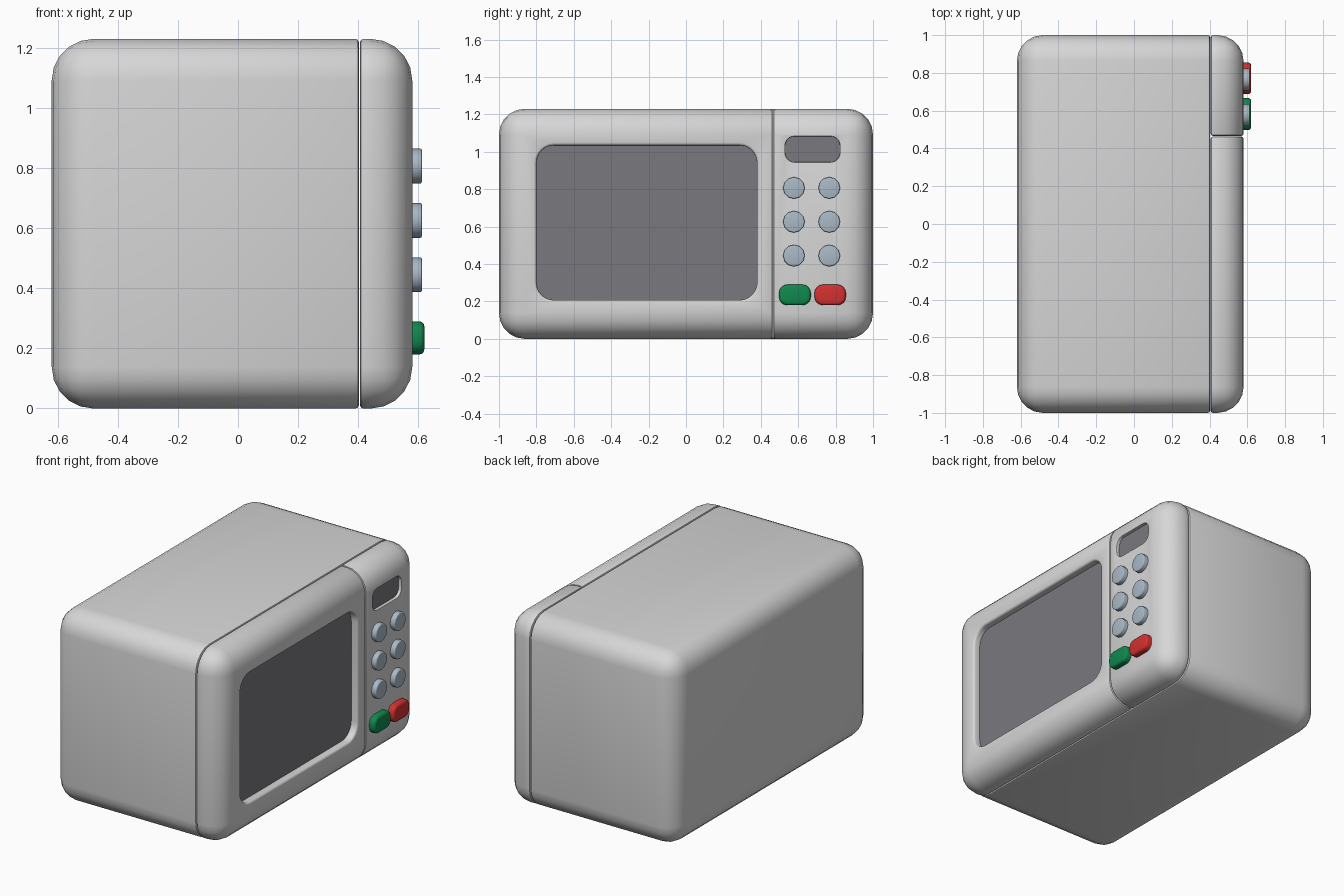
import bpy, bmesh, math

if "Cube" in bpy.data.objects:
    bpy.data.objects.remove(bpy.data.objects["Cube"])

def mat(name, rgb):
    m = bpy.data.materials.new(name)
    m.diffuse_color = (*rgb, 1)
    m.use_nodes = True
    m.node_tree.nodes["Principled BSDF"].inputs["Base Color"].default_value = m.diffuse_color
    return m

SHELL = mat("shell grey", (0.68, 0.68, 0.68))
GLASS = mat("dark glass", (0.19, 0.19, 0.21))
KEY = mat("key blue grey", (0.40, 0.49, 0.57))
GREEN = mat("start green", (0.005, 0.25, 0.075))
RED = mat("stop red", (0.65, 0.03, 0.03))

FRONT = 0.58

def finish(bm, name, mats):
    bmesh.ops.recalc_face_normals(bm, faces=bm.faces)
    me = bpy.data.meshes.new(name)
    bm.to_mesh(me)
    bm.free()
    for m in mats:
        me.materials.append(m)
    ob = bpy.data.objects.new(name, me)
    bpy.context.collection.objects.link(ob)
    bpy.ops.object.select_all(action='DESELECT')
    ob.select_set(True)
    bpy.context.view_layer.objects.active = ob
    bpy.ops.object.shade_smooth_by_angle(angle=math.radians(35))
    return ob

def outline(y0, y1, z0, z1, r, grow, seg):
    """Rounded rectangle in the yz plane, grown outward by an offset."""
    pts = []
    for k, (cy, cz) in enumerate([(y1 - r, z1 - r), (y0 + r, z1 - r),
                                  (y0 + r, z0 + r), (y1 - r, z0 + r)]):
        for i in range(seg + 1):
            a = math.pi / 2 * (k + i / seg)
            pts.append((cy + (r + grow) * math.cos(a), cz + (r + grow) * math.sin(a)))
    return pts

def stack(bm, rect, r, rings, seg):
    """Skin a stack of rounded rectangles (grow, x), cap the last one.
    Returns first ring's edges and the cap."""
    loops = [[bm.verts.new((x, y, z)) for y, z in outline(*rect, r, g, seg)]
             for g, x in rings]
    n = len(loops[0])
    for a, b in zip(loops, loops[1:]):
        for i in range(n):
            bm.faces.new((a[i], a[(i + 1) % n], b[(i + 1) % n], b[i]))
    cap = bm.faces.new(loops[-1])
    first = [bm.edges.get((loops[0][i], loops[0][(i + 1) % n])) for i in range(n)]
    return first, cap

def shell_piece(cuts):
    """Whole rounded housing, trimmed by planes, with softened seam edges."""
    bm = bmesh.new()
    bmesh.ops.create_cube(bm, size=1)
    for v in bm.verts:
        v.co.x = FRONT if v.co.x > 0 else -0.62
        v.co.y *= 2
        v.co.z = 1.23 if v.co.z > 0 else 0
    bmesh.ops.bevel(bm, geom=bm.edges[:], offset=0.138, segments=5,
                    profile=0.5, affect='EDGES', clamp_overlap=True)
    for co, no in cuts:
        bmesh.ops.bisect_plane(bm, geom=bm.verts[:] + bm.edges[:] + bm.faces[:],
                               plane_co=co, plane_no=no, clear_outer=True)
        bmesh.ops.contextual_create(bm, geom=[e for e in bm.edges if e.is_boundary])
    bmesh.ops.recalc_face_normals(bm, faces=bm.faces)
    sharp = [e for e in bm.edges if e.calc_face_angle(0) > math.radians(50)]
    bmesh.ops.bevel(bm, geom=sharp, offset=0.011, segments=2,
                    profile=0.5, affect='EDGES', clamp_overlap=True)
    return bm

def recess(bm, rect, r, lip, depth):
    """Sink a rounded pocket with a dark floor into the front face."""
    front = max((f for f in bm.faces if abs(f.normal.x) > 0.99
                 and f.calc_center_median().x > FRONT - 0.001),
                key=lambda f: f.calc_area())
    rim = list(front.edges)
    bmesh.ops.delete(bm, geom=[front], context='FACES_ONLY')
    rings = []
    for i in range(4):
        a = math.pi / 2 * i / 3
        rings.append((lip * (1 - math.sin(a)), FRONT - lip * (1 - math.cos(a))))
    rings.append((0, FRONT - depth))
    first, cap = stack(bm, rect, r, rings, 6)
    cap.material_index = 1
    bmesh.ops.triangle_fill(bm, use_beauty=True, edges=rim + first, normal=(1, 0, 0))

# Main housing behind the front
finish(shell_piece([((0.402, 0, 0), (1, 0, 0))]), "housing", [SHELL])

# Door with sunken window
bm = shell_piece([((0.406, 0, 0), (-1, 0, 0)), ((0, 0.463, 0), (0, 1, 0))])
recess(bm, (-0.80, 0.38, 0.207, 1.035), 0.095, 0.014, 0.045)
finish(bm, "door", [SHELL, GLASS])

# Control panel with sunken display
bm = shell_piece([((0.406, 0, 0), (-1, 0, 0)), ((0, 0.467, 0), (0, -1, 0))])
recess(bm, (0.53, 0.823, 0.945, 1.083), 0.05, 0.003, 0.02)
finish(bm, "control_panel", [SHELL, GLASS])

def button(name, rect, r, top, edge, seg, material):
    bm = bmesh.new()
    rings = [(0, FRONT - 0.01), (0, top - edge)]
    for i in range(1, 4):
        a = math.pi / 2 * i / 3
        rings.append((-edge * (1 - math.cos(a)), top - edge * (1 - math.sin(a))))
    stack(bm, rect, r, rings, seg)
    bmesh.ops.remove_doubles(bm, verts=bm.verts, dist=0.0005)
    finish(bm, name, [material])

# Round keys, two columns of three
R = 0.058
for row, z in enumerate((0.807, 0.626, 0.445)):
    for col, y in enumerate((0.577, 0.766)):
        button(f"key_{row + 1}_{col + 1}", (y - R, y + R, z - R, z + R),
               R, 0.612, 0.006, 3, KEY)

# Start and stop buttons
button("start_button", (0.497, 0.667, 0.18, 0.29), 0.045, 0.62, 0.016, 4, GREEN)
button("stop_button", (0.687, 0.855, 0.18, 0.29), 0.045, 0.62, 0.016, 4, RED)
